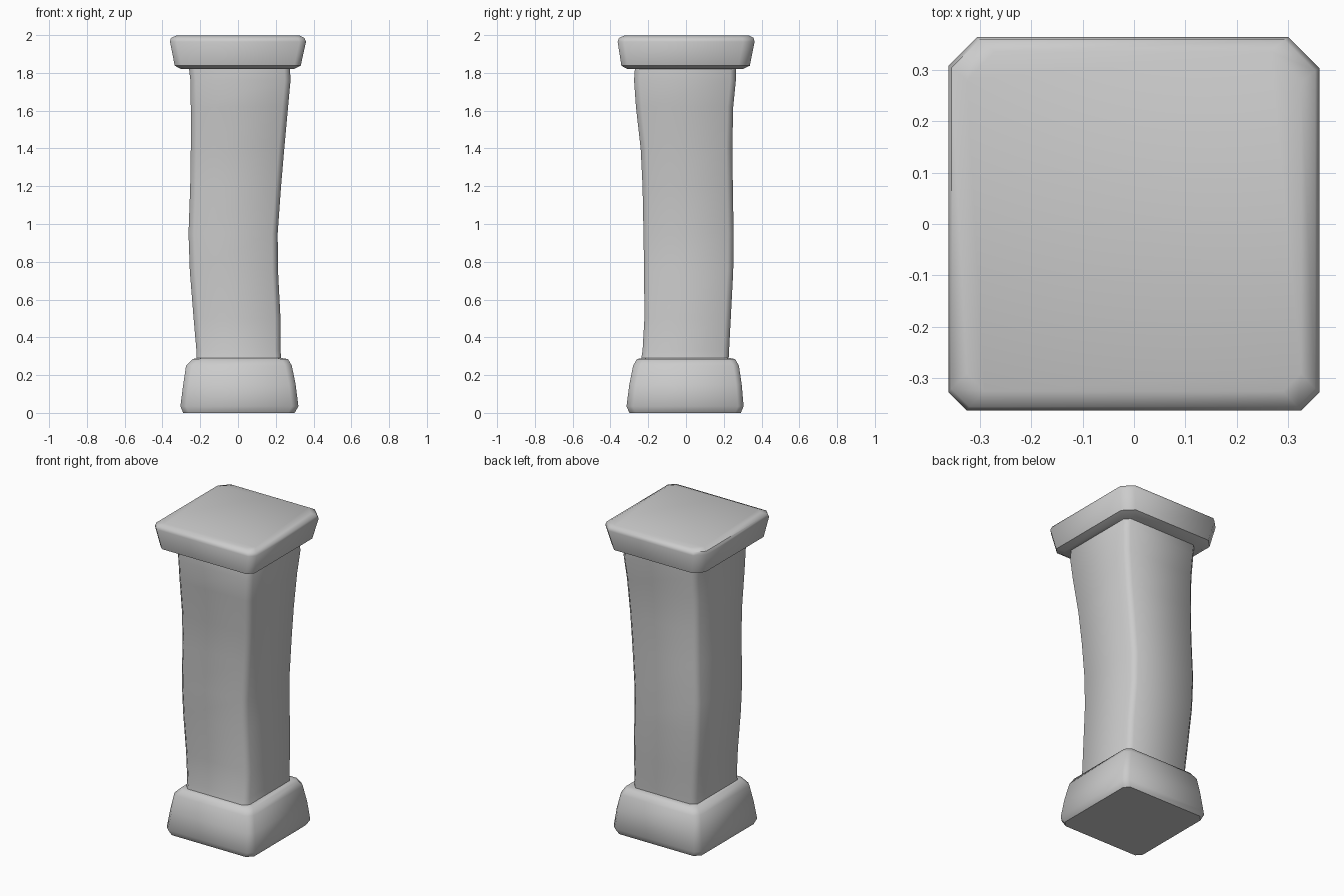
import bpy, bmesh, math


def ring(x0, x1, y0, y1, chamfers):
    """Rectangle outline with a cut on each corner (front-left, then anticlockwise)."""
    a, b, c, d = chamfers
    return [(x0, y0 + a), (x0 + a, y0), (x1 - b, y0), (x1, y0 + b),
            (x1, y1 - c), (x1 - c, y1), (x0 + d, y1), (x0, y1 - d)]


def loft(name, levels, chamfers, angle=50):
    """Stack of outlines (z, x0, x1, y0, y1) skinned into a closed stone block."""
    bm = bmesh.new()
    rows = []
    for z, *rect in levels:
        rows.append([bm.verts.new((x, y, z)) for x, y in ring(*rect, chamfers)])
    for lo, hi in zip(rows, rows[1:]):
        for i in range(8):
            j = (i + 1) % 8
            bm.faces.new((lo[i], lo[j], hi[j], hi[i]))
    bm.faces.new(rows[0][::-1])
    bm.faces.new(rows[-1])
    bmesh.ops.recalc_face_normals(bm, faces=bm.faces)
    mesh = bpy.data.meshes.new(name)
    bm.to_mesh(mesh)
    bm.free()
    obj = bpy.data.objects.new(name, mesh)
    bpy.context.collection.objects.link(obj)
    bpy.ops.object.select_all(action='DESELECT')
    obj.select_set(True)
    bpy.context.view_layer.objects.active = obj
    bpy.ops.object.shade_smooth_by_angle(angle=math.radians(angle))
    return obj


# Tapered base block
loft("base", [
    (0.00, -0.29, 0.30, -0.30, 0.29),
    (0.035, -0.305, 0.32, -0.315, 0.305),
    (0.15, -0.29, 0.305, -0.30, 0.295),
    (0.25, -0.275, 0.285, -0.28, 0.28),
    (0.285, -0.24, 0.265, -0.26, 0.26),
    (0.29, -0.215, 0.235, -0.235, 0.235),
], (0.03, 0.035, 0.03, 0.035))

# Uneven hewn shaft
loft("shaft", [
    (0.27, -0.22, 0.23, -0.24, 0.225),
    (0.33, -0.22, 0.225, -0.23, 0.228),
    (0.50, -0.235, 0.225, -0.22, 0.237),
    (0.75, -0.255, 0.212, -0.222, 0.25),
    (0.95, -0.262, 0.21, -0.225, 0.252),
    (1.20, -0.253, 0.228, -0.23, 0.248),
    (1.40, -0.25, 0.245, -0.24, 0.245),
    (1.62, -0.25, 0.265, -0.265, 0.25),
    (1.76, -0.252, 0.278, -0.275, 0.264),
    (1.83, -0.26, 0.275, -0.27, 0.265),
], (0.03, 0.03, 0.03, 0.03))

# Wide cap slab with worn corners
loft("cap", [
    (1.82, -0.30, 0.295, -0.31, 0.30),
    (1.838, -0.335, 0.332, -0.342, 0.338),
    (1.965, -0.36, 0.36, -0.362, 0.363),
    (1.985, -0.355, 0.352, -0.355, 0.358),
    (1.998, -0.325, 0.325, -0.325, 0.335),
], (0.035, 0.035, 0.06, 0.055))
